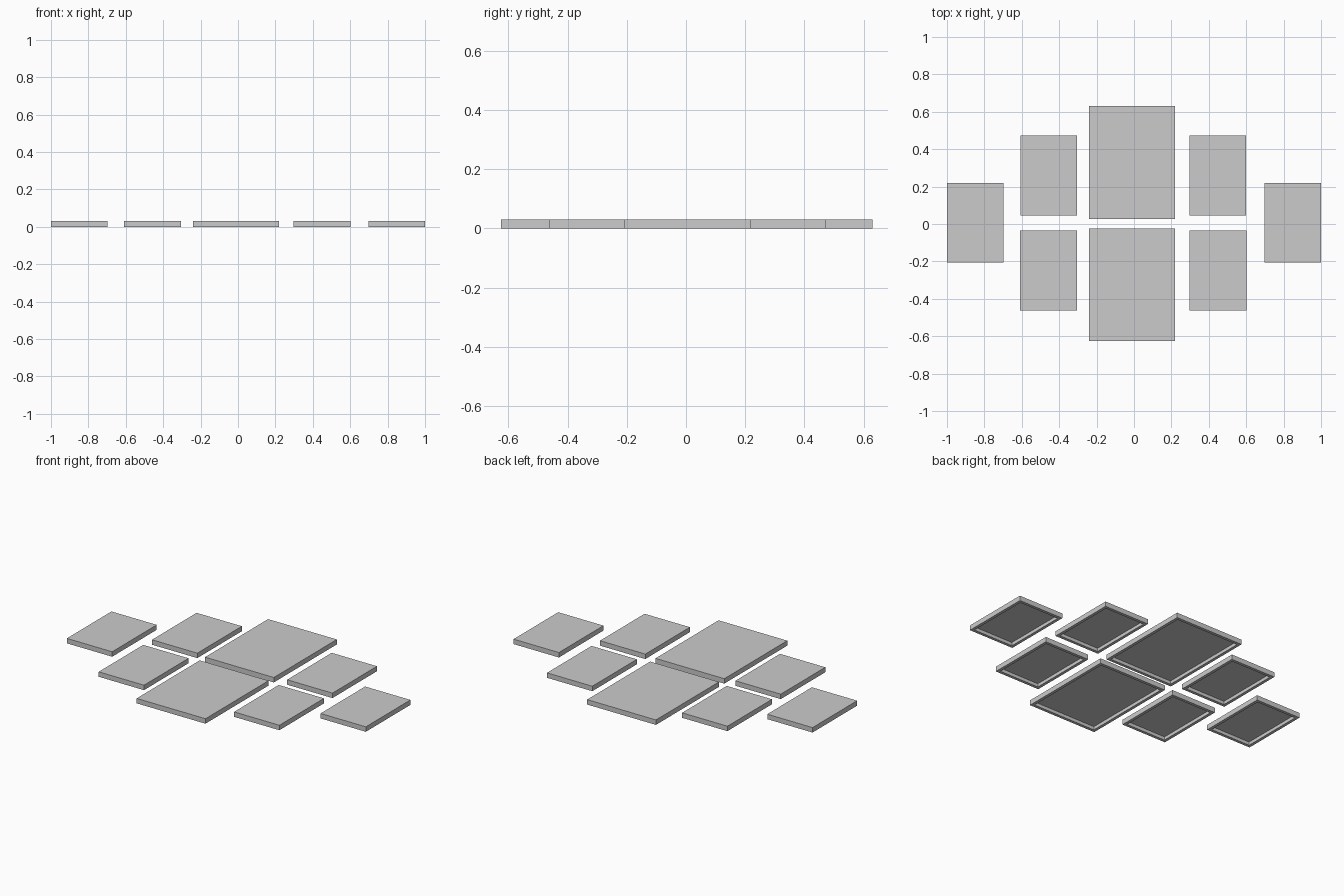
import bpy
import bmesh
from mathutils import Vector

cube = bpy.data.objects.get("Cube")
if cube:
    bpy.data.objects.remove(cube, do_unlink=True)

HEIGHT, RIM, RECESS = 0.03, 0.025, 0.02
SMALL, LARGE = (0.303, 0.426), (0.46, 0.602)

# One grey for every panel
grey = bpy.data.materials.new("panel_grey")
grey.use_nodes = True
colour = (0.6, 0.6, 0.6, 1)
grey.diffuse_color = colour
grey.node_tree.nodes["Principled BSDF"].inputs["Base Color"].default_value = colour


def panel(name, x, y, size):
    """Flat wall panel with a hollow back on its underside."""
    bm = bmesh.new()
    bmesh.ops.create_cube(bm, size=1)
    bmesh.ops.scale(bm, vec=(*size, HEIGHT), verts=bm.verts)
    bmesh.ops.translate(bm, vec=(0, 0, HEIGHT / 2), verts=bm.verts)
    # Inset the underside and push it up to leave a rim
    bm.normal_update()
    under = min(bm.faces, key=lambda f: f.normal.z)
    bmesh.ops.inset_region(bm, faces=[under], thickness=RIM)
    floor = bmesh.ops.extrude_discrete_faces(bm, faces=[under])["faces"][0]
    bmesh.ops.translate(bm, vec=Vector((0, 0, RECESS)), verts=floor.verts)
    bmesh.ops.recalc_face_normals(bm, faces=bm.faces)
    mesh = bpy.data.meshes.new(name)
    bm.to_mesh(mesh)
    bm.free()
    mesh.materials.append(grey)
    obj = bpy.data.objects.new(name, mesh)
    obj.location = (x, y, 0)
    bpy.context.collection.objects.link(obj)


# Two large centre panels, one above the other
panel("centre_back_panel", -0.01, 0.329, LARGE)
panel("centre_front_panel", -0.01, -0.324, LARGE)

# Small panels beside the centre and at the outer ends
for side, s in (("left", 1), ("right", -1)):
    panel(side + "_back_panel", s * 0.452 - 0.004, 0.259, SMALL)
    panel(side + "_front_panel", s * 0.453 - 0.004, -0.249, SMALL)
    panel(side + "_outer_panel", s * 0.8485, 0.006, SMALL)
